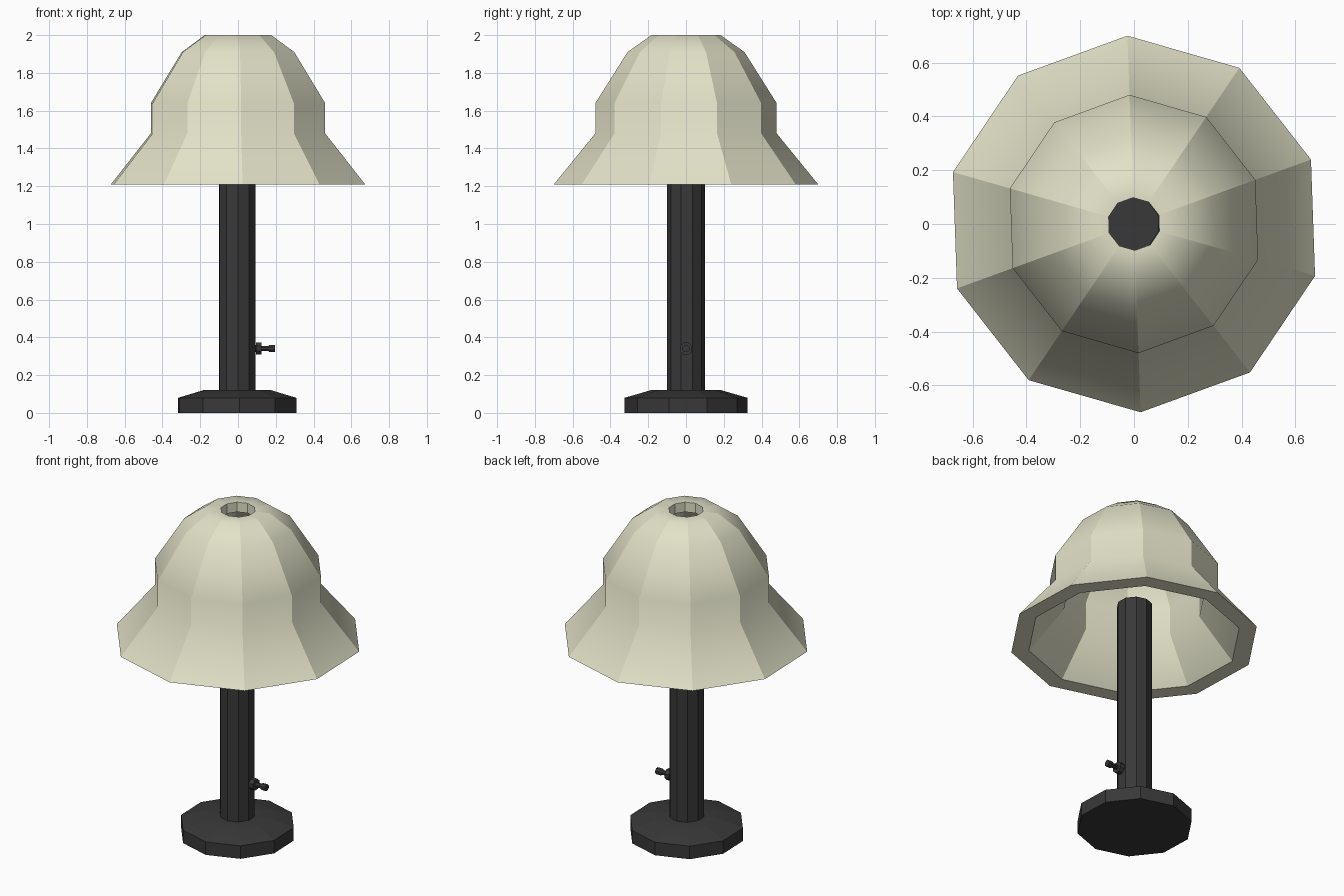
import bpy, bmesh, math
from mathutils import Matrix

cube = bpy.data.objects.get("Cube")
if cube:
    bpy.data.objects.remove(cube, do_unlink=True)


def make_material(name, color):
    mat = bpy.data.materials.new(name)
    mat.use_nodes = True
    mat.diffuse_color = (*color, 1)
    bsdf = mat.node_tree.nodes["Principled BSDF"]
    bsdf.inputs["Base Color"].default_value = (*color, 1)
    bsdf.inputs["Roughness"].default_value = 0.8
    return mat


cream = make_material("cream shade", (0.76, 0.76, 0.58))
black = make_material("black metal", (0.04, 0.04, 0.04))


def lathe(name, profile, mat, sides=10, turn=20, closed=False, matrix=None):
    """Revolve (radius, height) points; upright edges stay crisp, rings are soft."""
    bm = bmesh.new()
    rings = []
    for r, z in profile:
        angles = [math.radians(turn) + math.tau * i / sides for i in range(sides)]
        rings.append([bm.verts.new((r * math.cos(a), r * math.sin(a), z)) for a in angles])
    pairs = list(zip(rings, rings[1:]))
    if closed:
        pairs.append((rings[-1], rings[0]))
    else:
        bm.faces.new(rings[0])
        bm.faces.new(rings[-1])
    uprights = set()
    for low, high in pairs:
        for i in range(sides):
            j = (i + 1) % sides
            bm.faces.new((low[i], low[j], high[j], high[i]))
            uprights.add(bm.edges.get((low[i], high[i])))
    bmesh.ops.recalc_face_normals(bm, faces=bm.faces)
    for face in bm.faces:
        face.smooth = True
    for edge in bm.edges:
        edge.smooth = edge not in uprights and edge.calc_face_angle(0) < math.radians(50)
    if matrix:
        bm.transform(matrix)
    mesh = bpy.data.meshes.new(name)
    bm.to_mesh(mesh)
    bm.free()
    mesh.materials.append(mat)
    obj = bpy.data.objects.new(name, mesh)
    bpy.context.collection.objects.link(obj)
    return obj


# Bell-shaped shade with a thick wall and a hole in the crown
outer = [(0.70, 1.21), (0.48, 1.48), (0.48, 1.64), (0.31, 1.91), (0.183, 2.0)]
inner = [(0.098, 2.0), (0.098, 1.94), (0.155, 1.93), (0.25, 1.865),
         (0.40, 1.62), (0.40, 1.45), (0.60, 1.21)]
lathe("lamp_shade", outer + inner, cream, closed=True)

# Stand
base = lathe("base", [(0.325, 0), (0.325, 0.08), (0.18, 0.122), (0.09, 0.122)], black)
pole = lathe("pole", [(0.1, 0.1), (0.1, 1.43)], black)
for part in (base, pole):
    part.location.x = -0.004

# Switch pointing to the side: collar, then a thin stem with a wider tip
side = Matrix.Translation((0.08, 0, 0.34)) @ Matrix.Rotation(math.pi / 2, 4, "Y")
lathe("switch_collar", [(0.02, 0), (0.02, 0.015), (0.034, 0.015), (0.034, 0.045)],
      black, sides=8, turn=22.5, matrix=side)
lathe("switch_stem", [(0.014, 0.04), (0.014, 0.08), (0.02, 0.085), (0.02, 0.117)],
      black, sides=8, turn=22.5, matrix=side)
